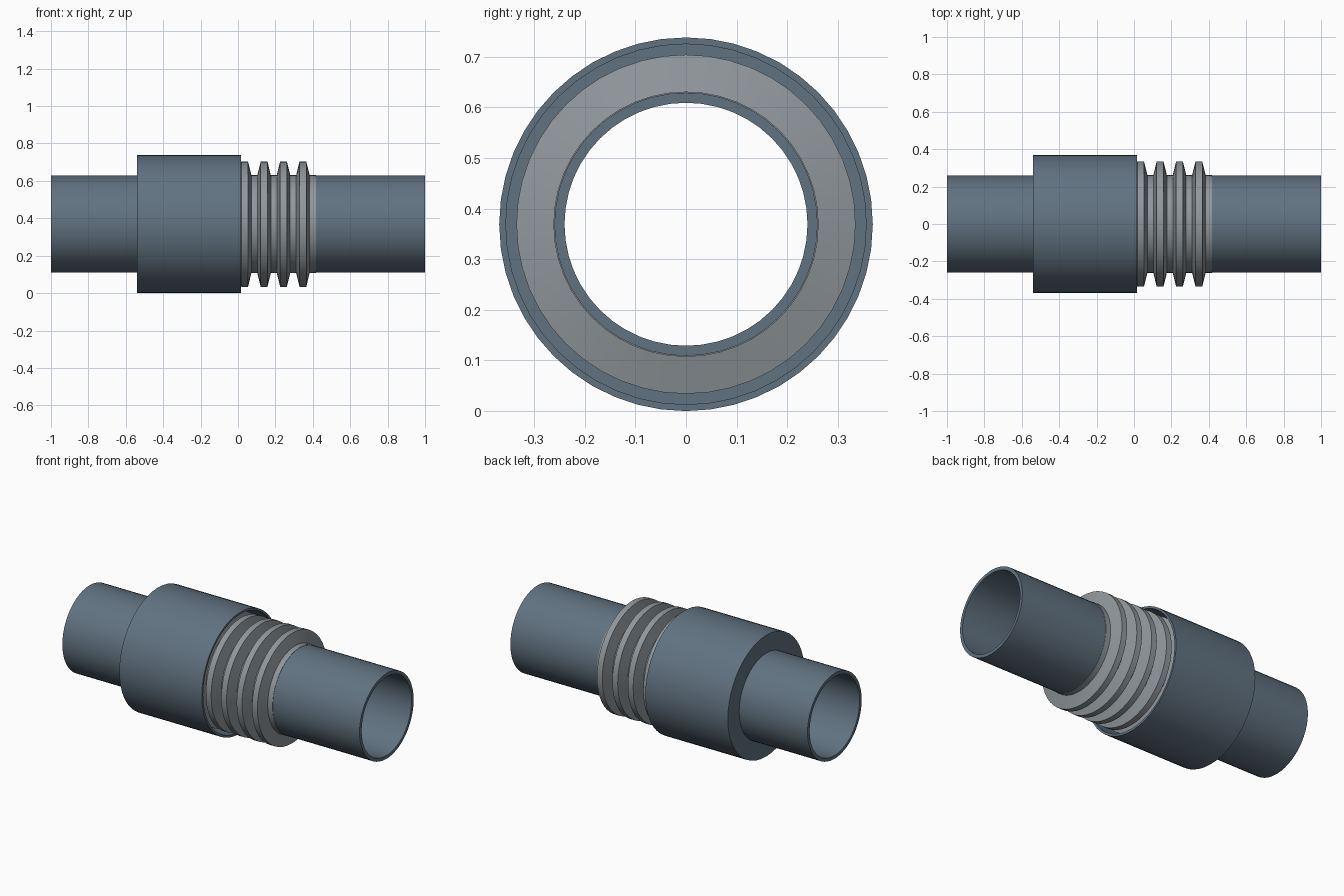
import bpy, bmesh, math
from mathutils import Matrix

if "Cube" in bpy.data.objects:
    bpy.data.objects.remove(bpy.data.objects["Cube"])

SEG = 48        # sides around each part
AXIS_Z = 0.369  # height of the pipe axis


def material(name, rgb):
    m = bpy.data.materials.new(name)
    m.diffuse_color = (*rgb, 1)
    m.use_nodes = True
    m.node_tree.nodes["Principled BSDF"].inputs["Base Color"].default_value = m.diffuse_color
    return m


STEEL = material("dark_steel", (0.12, 0.17, 0.22))
METAL = material("bellows_metal", (0.28, 0.31, 0.33))


def revolve(name, profile, mat):
    """Spin a closed (x, radius) outline around the pipe axis."""
    bm = bmesh.new()
    verts = [bm.verts.new((x, 0, r)) for x, r in profile]
    edges = [bm.edges.new((v, verts[(i + 1) % len(verts)])) for i, v in enumerate(verts)]
    bmesh.ops.spin(bm, geom=verts + edges, cent=(0, 0, 0), axis=(1, 0, 0),
                   angle=2 * math.pi, steps=SEG, use_merge=True)
    bmesh.ops.remove_doubles(bm, verts=bm.verts, dist=1e-5)
    bmesh.ops.recalc_face_normals(bm, faces=bm.faces)
    bmesh.ops.transform(bm, matrix=Matrix.Translation((0, 0, AXIS_Z)), verts=bm.verts)
    mesh = bpy.data.meshes.new(name)
    bm.to_mesh(mesh)
    bm.free()
    mesh.materials.append(mat)
    ob = bpy.data.objects.new(name, mesh)
    bpy.context.collection.objects.link(ob)
    bpy.ops.object.select_all(action='DESELECT')
    ob.select_set(True)
    bpy.context.view_layer.objects.active = ob
    bpy.ops.object.shade_smooth_by_angle(angle=math.radians(30))
    return ob


def tube(name, x0, x1, inner, outer):
    return revolve(name, [(x0, inner), (x1, inner), (x1, outer), (x0, outer)], STEEL)


# Pipe stubs, meeting the two ends of the bellows
tube("left_pipe", -1.0, -0.43, 0.24, 0.26)
tube("right_pipe", 0.385, 1.0, 0.24, 0.26)

# Protective sleeve: closed onto the left pipe, open on the right
revolve("outer_sleeve", [(-0.54, 0.255), (-0.54, 0.369), (0.015, 0.369),
                         (0.015, 0.356), (-0.527, 0.356), (-0.527, 0.255)], STEEL)

# Bellows: eight flat-topped ridges with a cuff at each end
PITCH, RIDGES, VALLEY, RIDGE = 0.1038, 8, 0.262, 0.335
END, WALL = 0.416, 0.008
outer = [(END, VALLEY)]
for i in range(RIDGES):
    c = 0.347 - i * PITCH
    outer += [(c + 0.036, VALLEY), (c + 0.018, RIDGE), (c - 0.018, RIDGE), (c - 0.036, VALLEY)]
outer.append((0.347 - (RIDGES - 1) * PITCH - 0.069, VALLEY))
inner = [(x, r - WALL) for x, r in reversed(outer)]
revolve("bellows", outer + inner, METAL)
